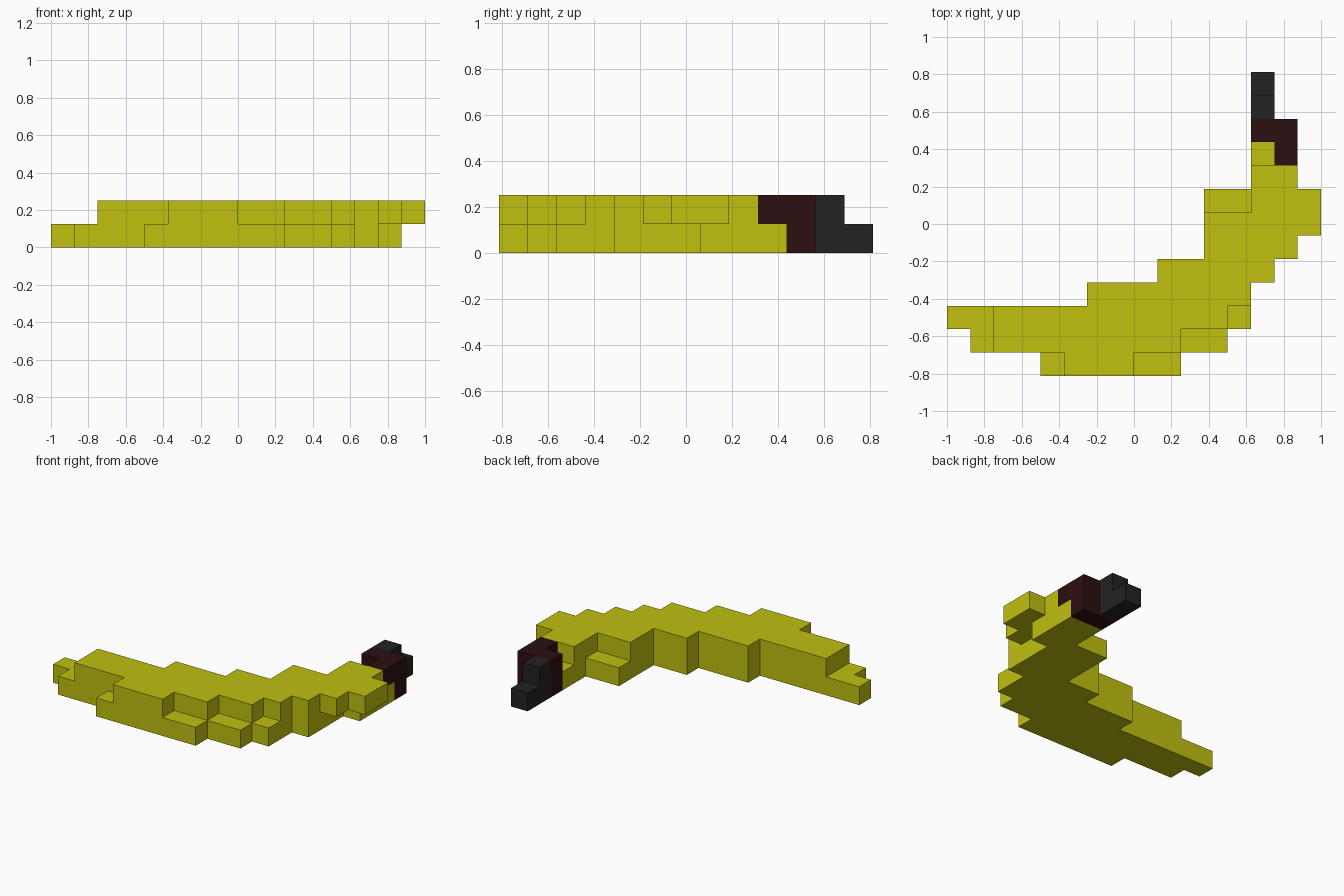
import bpy, bmesh
from mathutils import Vector

old = bpy.data.objects.get("Cube")
if old:
    bpy.data.objects.remove(old, do_unlink=True)

UNIT = 0.125
ORIGIN = Vector((-1.0, -0.8125, 0.0))


def material(name, rgb):
    mat = bpy.data.materials.new(name)
    mat.use_nodes = True
    mat.diffuse_color = (*rgb, 1)
    mat.node_tree.nodes["Principled BSDF"].inputs["Base Color"].default_value = (*rgb, 1)
    return mat


yellow = material("yellow peel", (0.53, 0.53, 0.005))
maroon = material("dark maroon", (0.026, 0.0045, 0.005))
black = material("charcoal", (0.016, 0.016, 0.016))


def cells(layer, first_row, spans):
    """Blocks of one layer: each span is the (start, end) column of the next row back."""
    return {(x, first_row + r, layer)
            for r, (a, b) in enumerate(spans) for x in range(a, b)}


# Curved body: wider lower layer, stepped-in upper layer
lower = cells(0, 0, [(4, 10), (1, 12), (0, 13), (6, 13), (9, 14),
                     (11, 14), (11, 14), (11, 15), (13, 15), (13, 15)])
upper = cells(1, 0, [(5, 8), (2, 10), (2, 12), (6, 13), (9, 14),
                     (11, 15), (11, 16), (13, 16), (13, 15)])
# Neck collar and the stem behind it
collar = cells(0, 10, [(13, 15)]) | cells(1, 9, [(14, 15), (13, 15)])
stem = cells(0, 11, [(13, 14), (13, 14)]) | cells(1, 11, [(13, 14)])

parts = [("curved_body", lower | upper, yellow),
         ("neck_collar", collar, maroon),
         ("stem", stem, black)]
filled = set().union(*(blocks for _, blocks, _ in parts))


def build(name, blocks, mat):
    """Skin the blocks with outside faces only, then merge flat areas."""
    bm = bmesh.new()
    for cell in sorted(blocks):
        centre = Vector(cell) + Vector((0.5, 0.5, 0.5))
        for axis in range(3):
            for sign in (-1, 1):
                n = Vector((0, 0, 0))
                n[axis] = sign
                if tuple(int(c + d) for c, d in zip(cell, n)) in filled:
                    continue
                u = Vector((0, 0, 0))
                u[(axis + 1) % 3] = 0.5
                v = n.cross(u)
                mid = centre + n * 0.5
                corners = (mid - u - v, mid + u - v, mid + u + v, mid - u + v)
                bm.faces.new([bm.verts.new(ORIGIN + c * UNIT) for c in corners])
    bmesh.ops.remove_doubles(bm, verts=bm.verts, dist=0.001)
    bmesh.ops.dissolve_limit(bm, angle_limit=0.01, verts=bm.verts, edges=bm.edges)
    mesh = bpy.data.meshes.new(name)
    bm.to_mesh(mesh)
    bm.free()
    mesh.materials.append(mat)
    bpy.context.collection.objects.link(bpy.data.objects.new(name, mesh))


for part in parts:
    build(*part)
